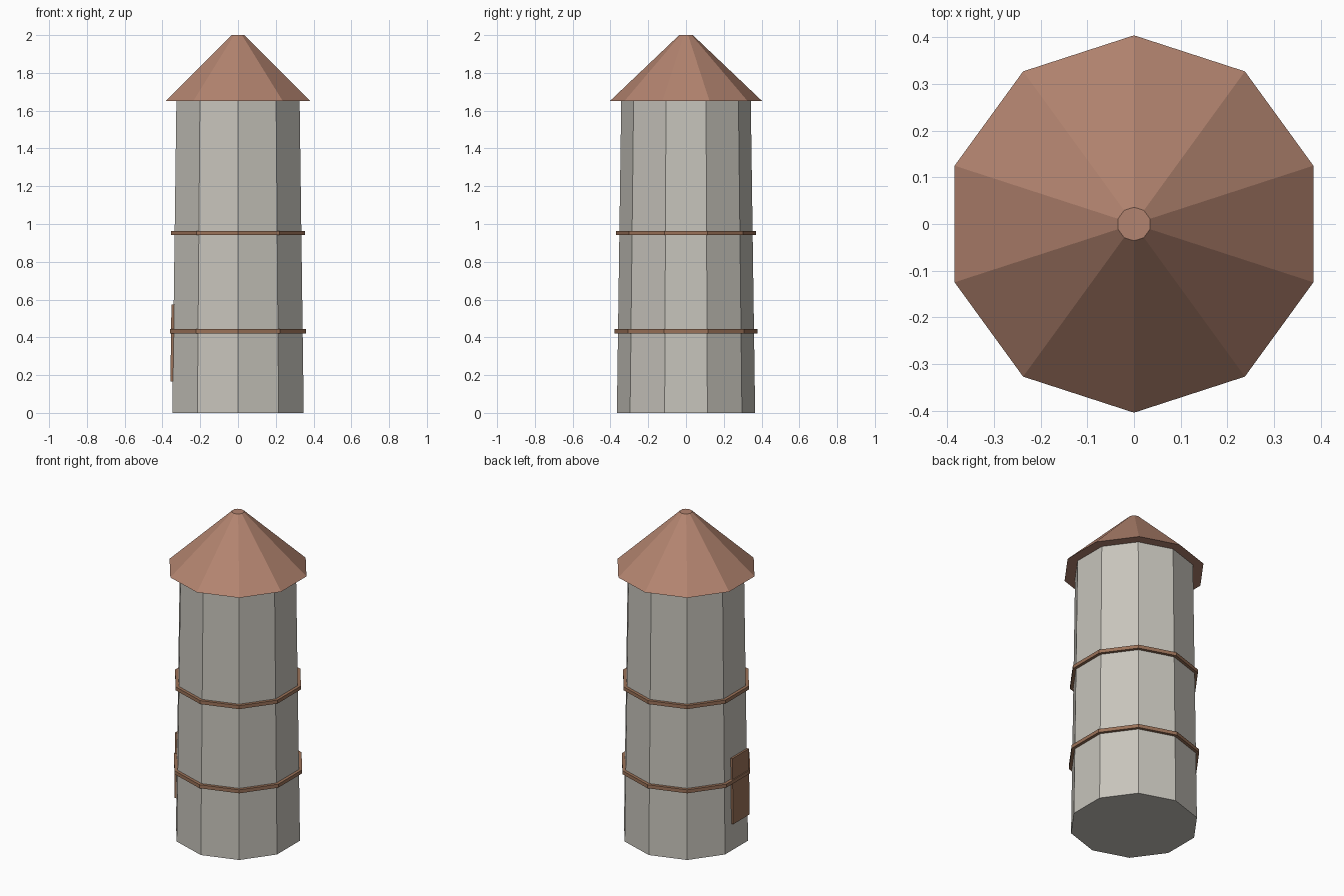
import bpy, bmesh, math

if "Cube" in bpy.data.objects:
    bpy.data.objects.remove(bpy.data.objects["Cube"])

SIDES = 10


def material(name, rgb):
    m = bpy.data.materials.new(name)
    m.diffuse_color = (*rgb, 1)
    m.use_nodes = True
    m.node_tree.nodes["Principled BSDF"].inputs["Base Color"].default_value = m.diffuse_color
    return m


STONE = material("stone", (0.57, 0.55, 0.50))
TILE = material("roof_tile", (0.45, 0.23, 0.16))
WOOD = material("wood", (0.33, 0.17, 0.10))


def finish(bm, name, mat):
    bmesh.ops.recalc_face_normals(bm, faces=bm.faces)
    me = bpy.data.meshes.new(name)
    bm.to_mesh(me)
    bm.free()
    me.materials.append(mat)
    ob = bpy.data.objects.new(name, me)
    bpy.context.collection.objects.link(ob)
    return ob


def lathe(name, profile, mat, ring=False):
    """Ten-sided turned part from (radius, z) points; corners lie on the y axis."""
    bm = bmesh.new()
    loops = []
    for r, z in profile:
        angles = [math.pi / 2 + math.tau * i / SIDES for i in range(SIDES)]
        loops.append([bm.verts.new((r * math.cos(a), r * math.sin(a), z)) for a in angles])
    pairs = list(zip(loops, loops[1:]))
    if ring:
        pairs.append((loops[-1], loops[0]))
    else:
        bm.faces.new(loops[0])
        bm.faces.new(loops[-1])
    for a, b in pairs:
        for i in range(SIDES):
            j = (i + 1) % SIDES
            bm.faces.new((a[i], a[j], b[j], b[i]))
    return finish(bm, name, mat)


def wall_radius(z):
    return 0.366 - 0.023 * z / 1.65


# Tapered tower wall and overhanging roof
lathe("tower_wall", [(0.366, 0), (0.343, 1.65)], STONE)
lathe("roof", [(0.404, 1.65), (0.036, 2.0)], TILE)

# Hoops around the wall
for name, z in (("lower_hoop", 0.432), ("upper_hoop", 0.953)):
    r = wall_radius(z)
    lathe(name, [(r - 0.005, z - 0.011), (r + 0.019, z - 0.011),
                 (r + 0.019, z + 0.011), (r - 0.005, z + 0.011)], WOOD, ring=True)

# Door panel on the left face, leaning with the wall
bm = bmesh.new()
bmesh.ops.create_cube(bm, size=1)
for v in bm.verts:
    z = 0.165 if v.co.z < 0 else 0.573
    y = -0.115 if v.co.y < 0 else 0.047
    flat = wall_radius(z) * math.cos(math.pi / SIDES)
    v.co = (-flat + (0.003 if v.co.x > 0 else -0.012), y, z)
finish(bm, "door", WOOD)
